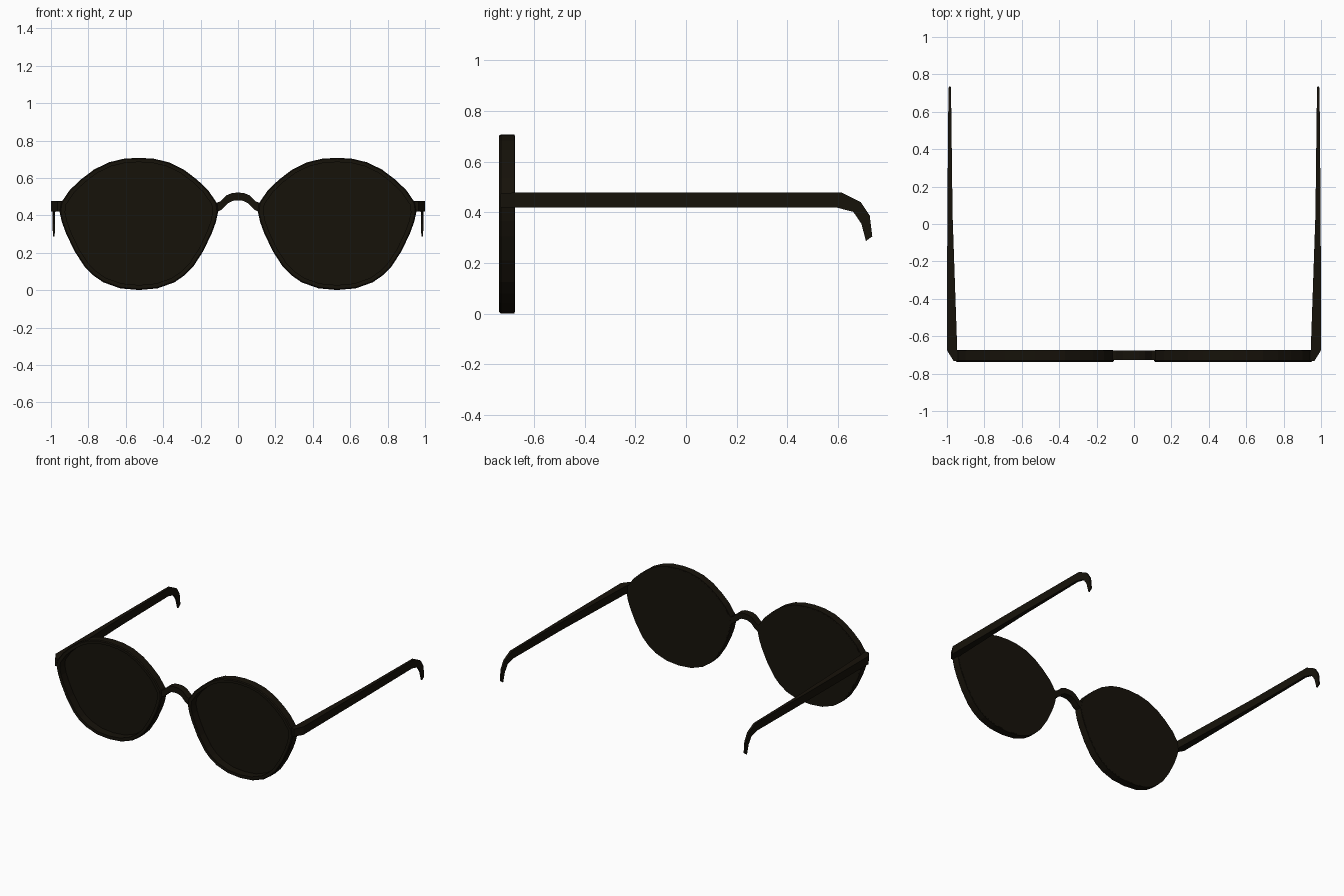
import bpy

if "Cube" in bpy.data.objects:
    bpy.data.objects.remove(bpy.data.objects["Cube"])

# Materials
def make_mat(name, color):
    m = bpy.data.materials.new(name)
    m.diffuse_color = color
    m.use_nodes = True
    m.node_tree.nodes["Principled BSDF"].inputs["Base Color"].default_value = m.diffuse_color
    return m

frame_mat = make_mat("dark_frame", (0.008, 0.006, 0.003, 1.0))
lens_mat = make_mat("tinted_lens", (0.008, 0.006, 0.003, 0.96))


def loft(name, rings, mat, closed=False, mirror=True):
    """Skin equal-sized rings of points; closed joins last ring to first."""
    n = len(rings[0])
    verts = [p for r in rings for p in r]
    faces = []
    for i in range(len(rings) if closed else len(rings) - 1):
        a, b = i * n, ((i + 1) % len(rings)) * n
        for j in range(n):
            k = (j + 1) % n
            faces.append((a + j, a + k, b + k, b + j))
    if not closed:
        faces.append(tuple(reversed(range(n))))
        faces.append(tuple(range(len(verts) - n, len(verts))))
    me = bpy.data.meshes.new(name)
    me.from_pydata(verts, [], faces)
    ob = bpy.data.objects.new(name, me)
    bpy.context.collection.objects.link(ob)
    me.materials.append(mat)
    bpy.context.view_layer.objects.active = ob
    bpy.ops.object.mode_set(mode='EDIT')
    bpy.ops.mesh.select_all(action='SELECT')
    bpy.ops.mesh.normals_make_consistent(inside=False)
    bpy.ops.object.mode_set(mode='OBJECT')
    if mirror:
        ob.modifiers.new("mirror", 'MIRROR')
    return ob


# Lens outline: half profile (offset from lens centre, height), mirrored
CX, CZ = 0.53, 0.38
half = [(0, .708), (.08, .703), (.16, .684), (.24, .645), (.31, .592), (.37, .535),
        (.418, .465), (.424, .42), (.412, .365), (.39, .305), (.345, .21),
        (.29, .125), (.245, .08), (.19, .042), (.10, .01), (0, .001)]
outline = half + [(-u, z) for u, z in reversed(half[1:-1])]


def ring(scale, y):
    return [(CX + u * scale, y, CZ + (z - CZ) * scale) for u, z in outline]


# Rims with a chamfered front edge
loft("rims", [ring(1, -.676), ring(1, -.73), ring(.985, -.737),
              ring(.93, -.737), ring(.93, -.676)], frame_mat, closed=True)

# Thin lenses, flush with the back of the rims
loft("lenses", [ring(.985, -.675), ring(.985, -.679)], lens_mat)

# Arched nose bridge: (x, upper z, lower z)
arch = [(.12, .465, .42), (.095, .475, .432), (.06, .508, .465),
        (.03, .52, .478), (0, .522, .48)]
arch = arch + [(-x, t, b) for x, t, b in reversed(arch[:-1])]
loft("bridge", [[(x, -.727, t), (x, -.676, t), (x * .9, -.676, b),
                 (x * .9, -.727, b)] for x, t, b in arch], frame_mat, mirror=False)

# Temple arms: (top y, top z, bottom y, bottom z, inner x, outer x)
arm = [(-.732, .475, -.732, .42, .925, .965),
       (-.675, .478, -.675, .42, .945, 1.0),
       (.05, .478, .05, .42, .970, .998),
       (.615, .478, .59, .42, .977, .993),
       (.69, .44, .66, .402, .978, .992),
       (.725, .387, .692, .355, .979, .991),
       (.735, .305, .71, .287, .980, .990)]
loft("temple_arms", [[(xi, ty, tz), (xo, ty, tz), (xo, by, bz), (xi, by, bz)]
                     for ty, tz, by, bz, xi, xo in arm], frame_mat)
